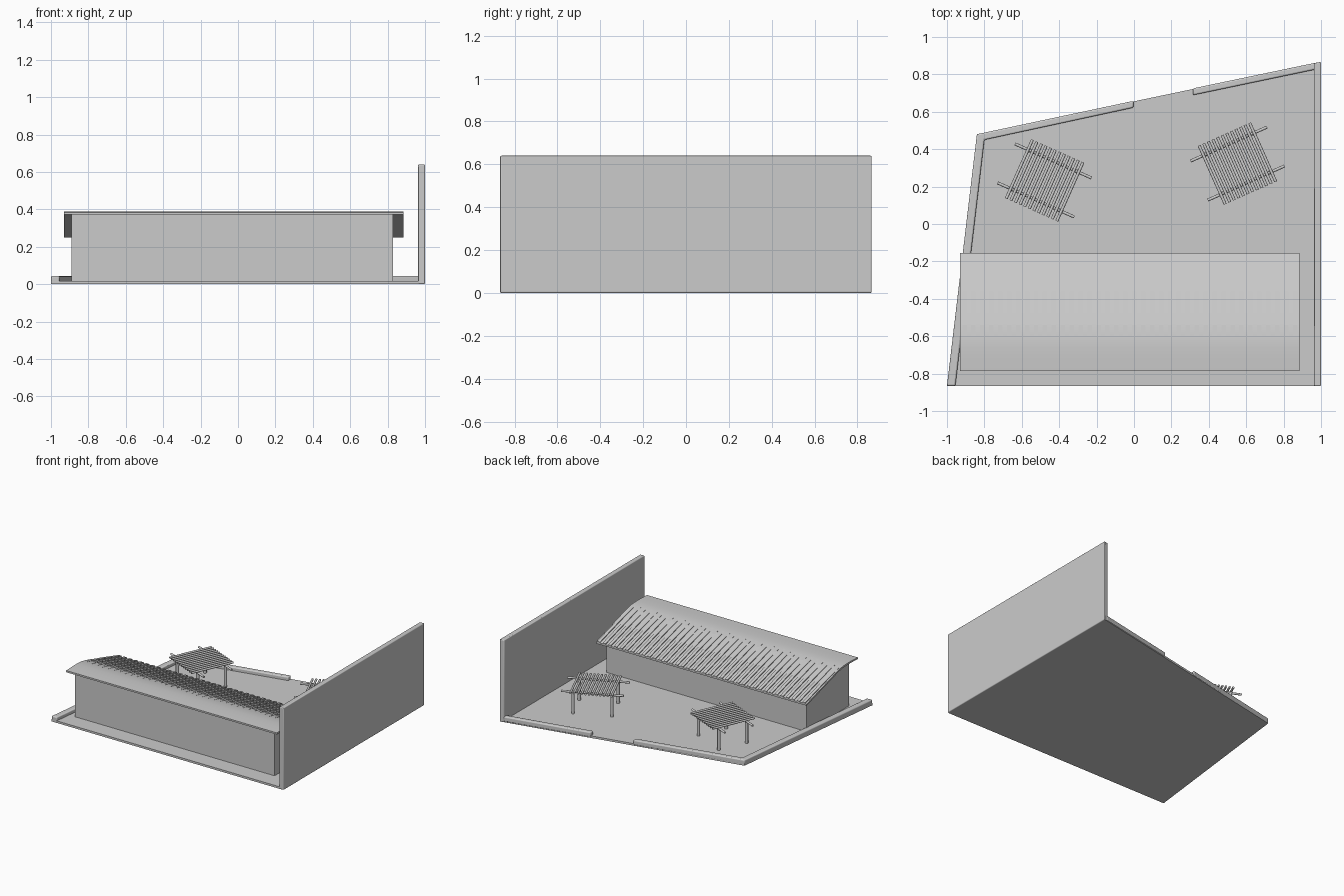
import bpy, bmesh, math
from mathutils import Vector, Matrix

if "Cube" in bpy.data.objects:
    bpy.data.objects.remove(bpy.data.objects["Cube"])


def finish(bm, name, bevel=0.0, smooth=False):
    bmesh.ops.recalc_face_normals(bm, faces=bm.faces)
    me = bpy.data.meshes.new(name)
    bm.to_mesh(me)
    bm.free()
    ob = bpy.data.objects.new(name, me)
    bpy.context.collection.objects.link(ob)
    if bevel:
        m = ob.modifiers.new("bevel", 'BEVEL')
        m.width = bevel
        m.segments = 3
        m.limit_method = 'ANGLE'
    if smooth:
        bpy.ops.object.select_all(action='DESELECT')
        ob.select_set(True)
        bpy.context.view_layer.objects.active = ob
        bpy.ops.object.shade_smooth_by_angle(angle=math.radians(35))
    return ob


def prism(bm, points, shift):
    """Close a planar outline and extrude it along shift."""
    face = bm.faces.new([bm.verts.new(p) for p in points])
    ext = bmesh.ops.extrude_face_region(bm, geom=[face])
    new = [v for v in ext['geom'] if isinstance(v, bmesh.types.BMVert)]
    bmesh.ops.translate(bm, verts=new, vec=shift)
    if face.is_valid is False:
        return
    # the starting face stays as the closing cap


def plan(name, outline, z0, z1, bevel=0.0):
    bm = bmesh.new()
    prism(bm, [(x, y, z0) for x, y in outline], (0, 0, z1 - z0))
    return finish(bm, name, bevel, bevel > 0)


def rod(bm, a, b, r, sides=12):
    a, b = Vector(a), Vector(b)
    d = b - a
    rot = d.to_track_quat('Z', 'Y').to_matrix().to_4x4()
    bmesh.ops.create_cone(bm, cap_ends=True, segments=sides, radius1=r, radius2=r,
                          depth=d.length, matrix=Matrix.Translation((a + b) / 2) @ rot)


# yard slab, tall boundary wall and low kerbs with an entrance gap
plan("yard_slab", [(-1, -.865), (.99, -.865), (.99, .863), (-.84, .48)], 0, .016)
plan("boundary_wall", [(.963, -.867), (1, -.867), (1, .867), (.963, .86)], 0, .64, .006)
plan("left_kerb", [(-1, -.865), (-.84, .48), (-.003, .658), (-.003, .622),
                   (-.80, .45), (-.955, -.865)], .006, .044, .008)
plan("back_kerb", [(.315, .725), (.97, .862), (.97, .826), (.315, .689)], .006, .044, .008)

# roof curve: (y, z) from front edge to rear eave
curve = [(-.785, .384), (-.72, .387), (-.66, .388), (-.60, .385), (-.54, .373),
         (-.46, .350), (-.36, .321), (-.26, .292), (-.155, .261)]

# building walls, sloping under the roof
bm = bmesh.new()
body = [(-.735, 0), (-.735, .378)] + [(y, z - .006) for y, z in curve[1:8]] + [(-.21, .270), (-.21, 0)]
prism(bm, [(-.89, y, z) for y, z in body], (1.72, 0, 0))
finish(bm, "building_walls")

# roof sheet
bm = bmesh.new()
sheet = curve + [(y, z - .013) for y, z in reversed(curve)]
prism(bm, [(-.93, y, z) for y, z in sheet], (1.815, 0, 0))
finish(bm, "roof_sheet", smooth=True)

# roof ribs, growing out of the sheet towards the eave
bm = bmesh.new()
count = 38
pitch = 1.815 / count
slope = curve[3:]
rib = [(y, z + .007 * min(1, i / 3)) for i, (y, z) in enumerate(slope)]
rib += [(y, z - .004) for y, z in reversed(slope)]
for i in range(count):
    x = -.93 + (i + .25) * pitch
    prism(bm, [(x, y, z) for y, z in rib], (pitch * .5, 0, 0))
finish(bm, "roof_ribs")


# pergolas: posts, two long beams, a row of slats
def pergola(name, cx, cy, angle):
    place = Matrix.Translation((cx, cy, 0)) @ Matrix.Rotation(math.radians(angle), 4, 'Z')
    posts, beams, slats = bmesh.new(), bmesh.new(), bmesh.new()
    for v in (-.114, .114):
        rod(beams, (-.224, v, .183), (.224, v, .183), .008)
        for u in (-.14, .14):
            rod(posts, (u, v, 0), (u, v, .18), .012)
    for i in range(12):
        u = -.148 + i * .296 / 11
        rod(slats, (u, -.172, .198), (u, .172, .198), .008)
    for bm, part in ((posts, "posts"), (beams, "beams"), (slats, "slats")):
        bm.transform(place)
        finish(bm, name + "_" + part, smooth=True)


pergola("left_pergola", -.478, .233, -24)
pergola("right_pergola", .553, .323, 24)
